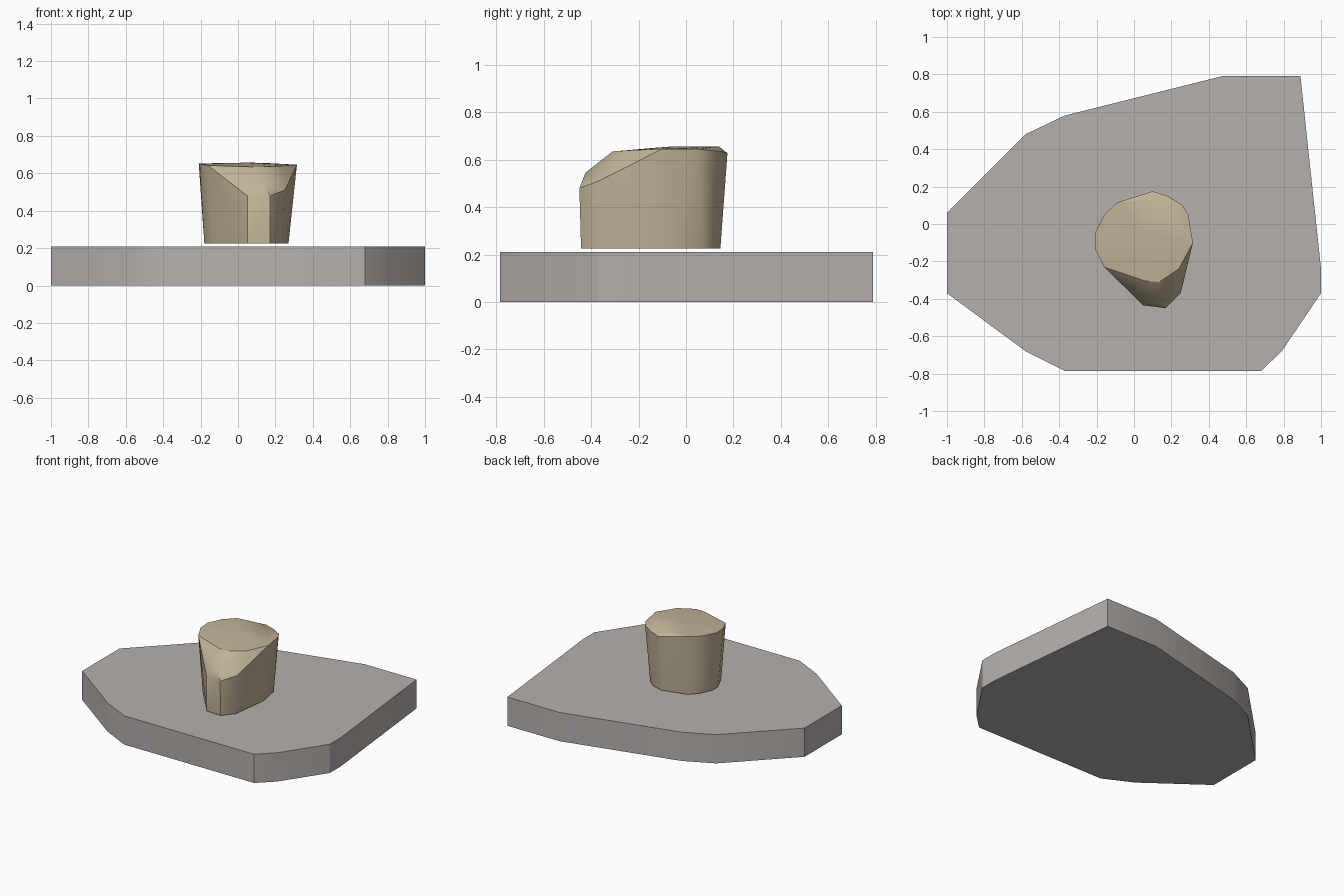
import bpy
import bmesh
import math

cube = bpy.data.objects.get("Cube")
if cube:
    bpy.data.objects.remove(cube, do_unlink=True)


def make_material(name, rgb):
    mat = bpy.data.materials.new(name)
    mat.use_nodes = True
    colour = (*rgb, 1.0)
    mat.diffuse_color = colour
    mat.node_tree.nodes["Principled BSDF"].inputs["Base Color"].default_value = colour
    return mat


def add_object(name, bm, mat, angle):
    bmesh.ops.recalc_face_normals(bm, faces=bm.faces[:])
    mesh = bpy.data.meshes.new(name)
    bm.to_mesh(mesh)
    bm.free()
    mesh.materials.append(mat)
    obj = bpy.data.objects.new(name, mesh)
    bpy.context.collection.objects.link(obj)
    bpy.ops.object.select_all(action='DESELECT')
    obj.select_set(True)
    bpy.context.view_layer.objects.active = obj
    bpy.ops.object.shade_smooth_by_angle(angle=math.radians(angle))
    return obj


stone = make_material("warm grey stone", (0.47, 0.435, 0.42))
wood = make_material("pale tan", (0.53, 0.45, 0.31))

# Ground slab: irregular outline pulled up to its thickness
SLAB_HEIGHT = 0.21
outline = [(-1, -0.37), (-0.58, -0.68), (-0.37, -0.785), (0.68, -0.785),
           (0.79, -0.68), (1, -0.37), (1, -0.24), (0.89, 0.79),
           (0.47, 0.79), (-0.37, 0.58), (-0.58, 0.48), (-1, 0.06)]
bm = bmesh.new()
face = bm.faces.new([bm.verts.new((x, y, 0)) for x, y in outline])
top = bmesh.ops.extrude_face_region(bm, geom=[face], use_keep_orig=True)["geom"]
bmesh.ops.translate(bm, vec=(0, 0, SLAB_HEIGHT),
                    verts=[v for v in top if isinstance(v, bmesh.types.BMVert)])
add_object("ground_slab", bm, stone, 30)

# Stump: foot ring, sloped front shoulder and flared top rim, wrapped in a hull
FOOT_Z = 0.225
foot = [(-0.18, -0.11), (-0.18, -0.05), (-0.14, 0.04), (-0.08, 0.1),
        (0.1, 0.145), (0.18, 0.12), (0.24, 0.07), (0.27, -0.09),
        (0.235, -0.36), (0.17, -0.443), (0.05, -0.435), (-0.13, -0.22)]
shoulder = [(0.05, -0.435, 0.48), (0.17, -0.45, 0.48),
            (0.25, -0.37, 0.51), (0.137, -0.425, 0.545)]
rim = [(-0.16, -0.23, 0.642), (0.06, -0.305, 0.635), (0.135, -0.31, 0.635),
       (0.24, -0.24, 0.64), (0.315, -0.1, 0.646), (0.29, 0.05, 0.645),
       (0.26, 0.1, 0.64), (0.18, 0.15, 0.635), (0.1, 0.175, 0.628),
       (0.13, 0.14, 0.656), (-0.09, 0.115, 0.655), (-0.16, 0.05, 0.653),
       (-0.21, -0.05, 0.652), (-0.205, -0.14, 0.65), (0.05, -0.05, 0.657)]
bm = bmesh.new()
for co in [(x, y, FOOT_Z) for x, y in foot] + shoulder + rim:
    bm.verts.new(co)
hull = bmesh.ops.convex_hull(bm, input=bm.verts[:])
loose = {v for v in hull["geom_interior"] + hull["geom_unused"]
         if isinstance(v, bmesh.types.BMVert)}
bmesh.ops.delete(bm, geom=list(loose), context='VERTS')
add_object("stump", bm, wood, 30)
